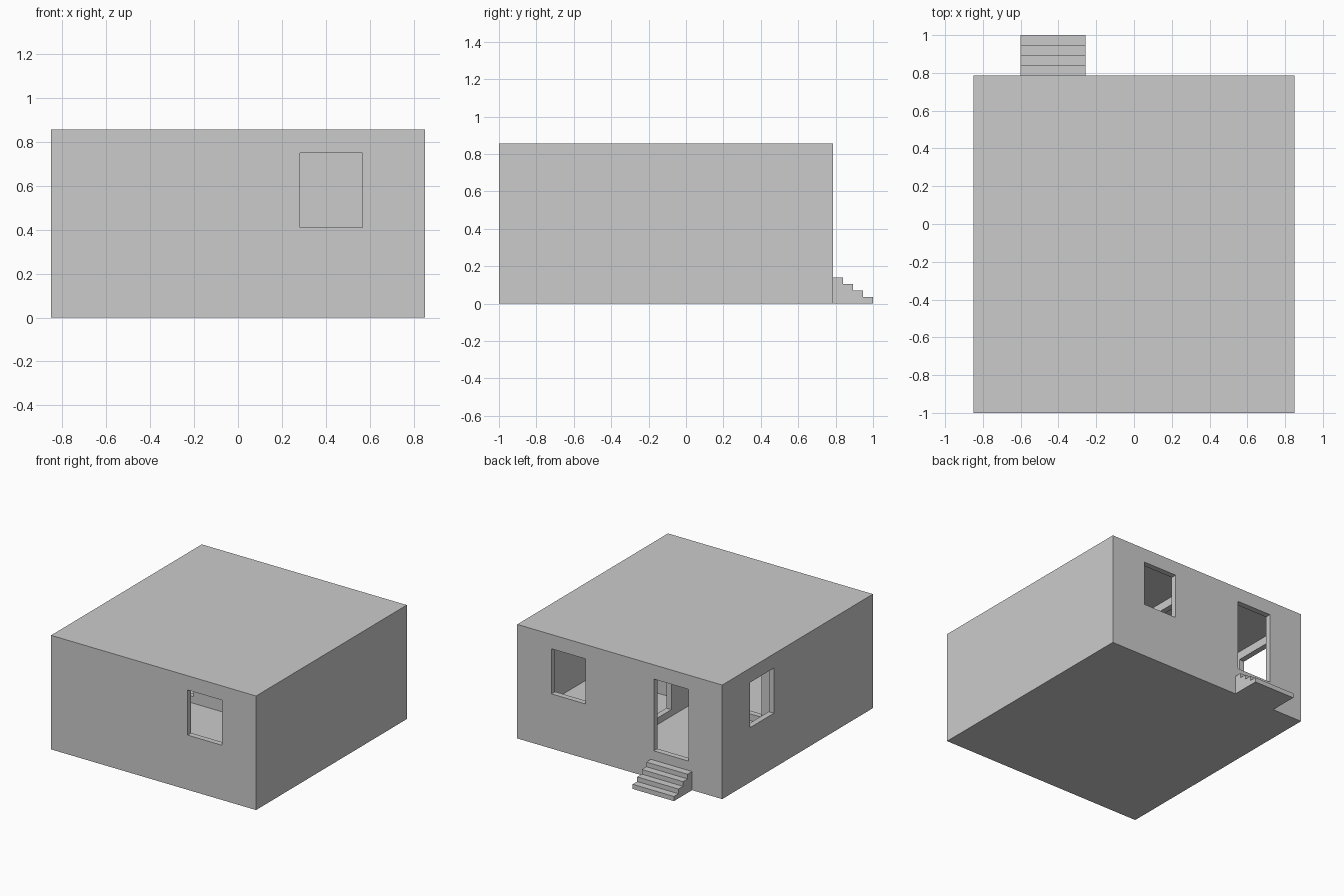
import bpy, bmesh
from mathutils import Vector

if "Cube" in bpy.data.objects:
    bpy.data.objects.remove(bpy.data.objects["Cube"])


def box(name, x, y, z):
    """Axis-aligned box from (min, max) ranges."""
    bm = bmesh.new()
    bmesh.ops.create_cube(bm, size=1)
    for v in bm.verts:
        v.co = Vector([(r[0] + r[1]) / 2 + c * (r[1] - r[0]) for c, r in zip(v.co, (x, y, z))])
    mesh = bpy.data.meshes.new(name)
    bm.to_mesh(mesh)
    bm.free()
    ob = bpy.data.objects.new(name, mesh)
    bpy.context.collection.objects.link(ob)
    return ob


def cut(target, x, y, z):
    """Subtract a box from the target and discard the cutter."""
    cutter = box("cutter", x, y, z)
    cutter.hide_render = True
    mod = target.modifiers.new("cut", 'BOOLEAN')
    mod.operation, mod.solver, mod.object = 'DIFFERENCE', 'EXACT', cutter
    bpy.context.view_layer.objects.active = target
    bpy.ops.object.modifier_apply(modifier=mod.name)
    bpy.data.objects.remove(cutter)


X, Y0, Y1, H = 0.85, -1.0, 0.785, 0.855
T = 0.0425                       # wall thickness
FLOOR, CEIL = 0.16, 0.81
WIN, DOOR = (0.41, 0.748), (0.21, 0.748)
PX, PY = 0.0, -0.12              # partition faces

# Solid house block
house = box("house_shell", (-X, X), (Y0, Y1), (0, H))

# Three rooms: full-width front room and two back rooms
for rx, ry in [((-X + T, X - T), (Y0 + T, PY)),
               ((-X + T, PX), (PY + T, Y1 - T)),
               ((PX + T, X - T), (PY + T, Y1 - T))]:
    cut(house, rx, ry, (FLOOR, CEIL))

E = 0.02                         # cutter overshoot past each wall
front, back = (Y0 - E, Y0 + T + E), (Y1 - T - E, Y1 + E)
win_x, door_x, side_y = (0.282, 0.566), (-0.57, -0.283), (0.173, 0.458)

# Windows: front, back and left
cut(house, win_x, front, WIN)
cut(house, win_x, back, WIN)
cut(house, (-X - E, -X + T + E), side_y, WIN)

# Doorways: back entrance and two partition doors
cut(house, door_x, back, DOOR)
cut(house, door_x, (PY - E, PY + T + E), DOOR)
cut(house, (PX - E, PX + T + E), side_y, DOOR)

# Entrance steps extruded from a stair profile
STEPS, RISE, RUN = 4, 0.035, (1 - Y1) / 4
profile = [(Y1, 0)]
for i in range(STEPS):
    z = RISE * (STEPS - i)
    profile += [(Y1 + RUN * i, z), (Y1 + RUN * (i + 1), z)]
profile.append((1.0, 0))
bm = bmesh.new()
face = bm.faces.new([bm.verts.new((-0.6, y, z)) for y, z in profile])
ext = bmesh.ops.extrude_face_region(bm, geom=[face], use_keep_orig=True)
bmesh.ops.translate(bm, vec=(0.342, 0, 0),
                    verts=[g for g in ext["geom"] if isinstance(g, bmesh.types.BMVert)])
bmesh.ops.remove_doubles(bm, verts=bm.verts, dist=1e-5)
bmesh.ops.recalc_face_normals(bm, faces=bm.faces)
mesh = bpy.data.meshes.new("entrance_steps")
bm.to_mesh(mesh)
bm.free()
bpy.context.collection.objects.link(bpy.data.objects.new("entrance_steps", mesh))
